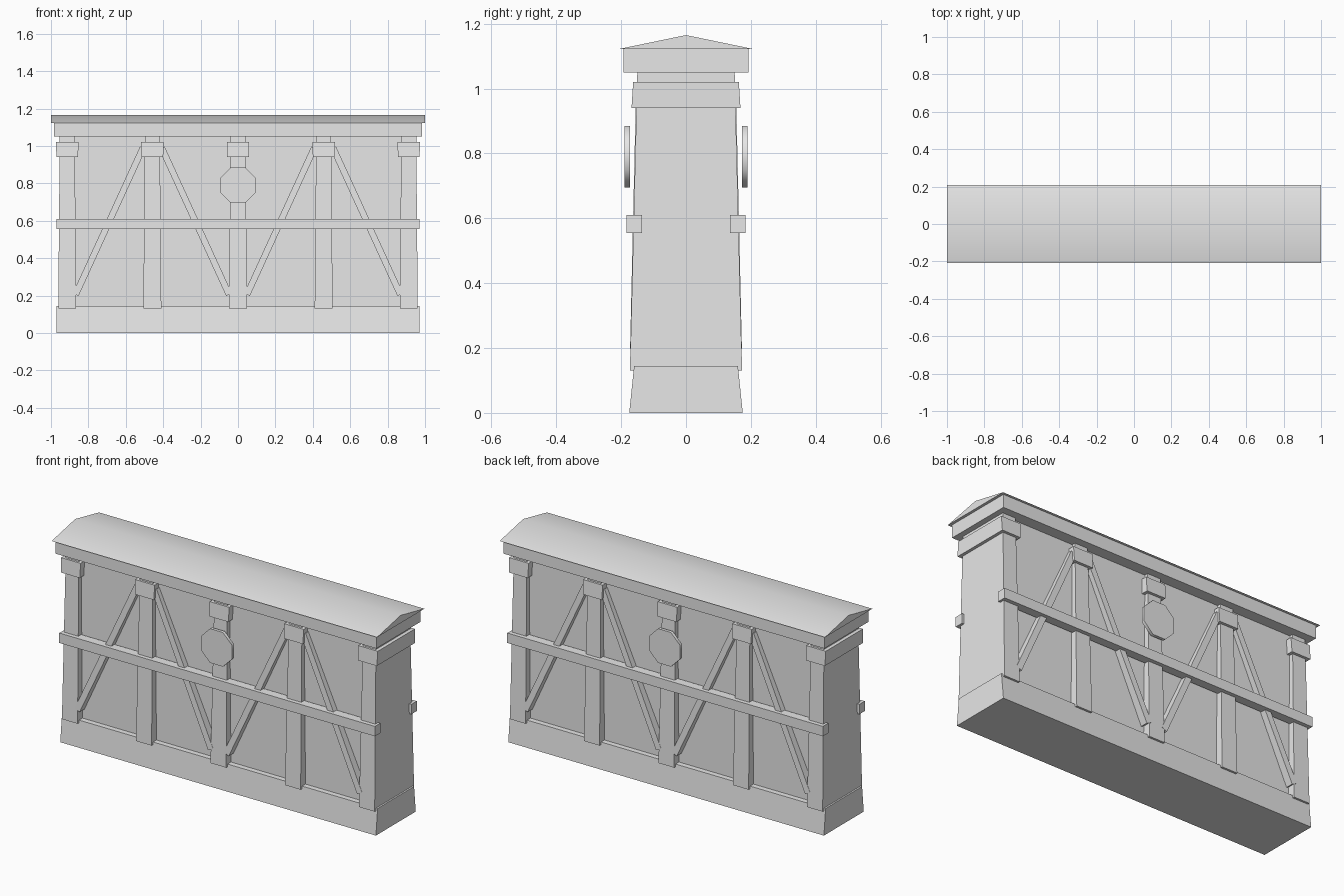
import bpy, bmesh, math

cube = bpy.data.objects.get("Cube")
if cube:
    bpy.data.objects.remove(cube, do_unlink=True)

grey = bpy.data.materials.new("light_grey")
grey.use_nodes = True
grey.diffuse_color = (0.8, 0.8, 0.8, 1)
grey.node_tree.nodes["Principled BSDF"].inputs["Base Color"].default_value = (0.8, 0.8, 0.8, 1)


def loft(name, ring_a, ring_b, smooth=None):
    """Solid joining two matching rings of points."""
    bm = bmesh.new()
    a = [bm.verts.new(p) for p in ring_a]
    b = [bm.verts.new(p) for p in ring_b]
    n = len(a)
    bm.faces.new(a)
    bm.faces.new(b[::-1])
    for i in range(n):
        j = (i + 1) % n
        bm.faces.new((a[i], b[i], b[j], a[j]))
    bmesh.ops.recalc_face_normals(bm, faces=bm.faces)
    mesh = bpy.data.meshes.new(name)
    bm.to_mesh(mesh)
    bm.free()
    mesh.materials.append(grey)
    ob = bpy.data.objects.new(name, mesh)
    bpy.context.collection.objects.link(ob)
    if smooth:
        bpy.ops.object.select_all(action='DESELECT')
        ob.select_set(True)
        bpy.context.view_layer.objects.active = ob
        bpy.ops.object.shade_smooth_by_angle(angle=math.radians(smooth))
    return ob


def block(name, cx, cy, z0, z1, bottom, top=None):
    """Upright block whose half sizes may differ at bottom and top."""
    def ring(half, z):
        return [(cx + sx * half[0], cy + sy * half[1], z)
                for sx, sy in ((-1, -1), (1, -1), (1, 1), (-1, 1))]
    return loft(name, ring(bottom, z0), ring(top or bottom, z1))


# Plinth, wall and fascia
block("plinth", 0, 0, 0, 0.145, (0.97, 0.175), (0.97, 0.16))
block("wall", 0, 0, 0.14, 1.055, (0.92, 0.13))
block("fascia", 0, 0, 1.05, 1.122, (0.985, 0.193))

# Gabled roof
gable = [(-0.208, 1.122), (0.208, 1.122), (0, 1.165)]
loft("roof", [(-1, y, z) for y, z in gable], [(1, y, z) for y, z in gable], smooth=30)

# Tapered posts with capitals, running through the wall
for i, x in enumerate((-0.913, -0.458, 0, 0.458, 0.913)):
    block(f"post_{i + 1}", x, 0, 0.13, 1.055, (0.048, 0.173), (0.04, 0.15))
    block(f"capital_{i + 1}", x, 0, 0.94, 1.02, (0.058, 0.168), (0.06, 0.163))


def brace(name, foot, head, side):
    """Slanted timber following the batter of the posts."""
    dx, dz = head[0] - foot[0], head[1] - foot[1]
    length = math.hypot(dx, dz)
    ox, oz = -dz / length * 0.017, dx / length * 0.017
    corners = [(foot[0] + ox, foot[1] + oz), (foot[0] - ox, foot[1] - oz),
               (head[0] - ox, head[1] - oz), (head[0] + ox, head[1] + oz)]
    loft(name, [(x, side * 0.12, z) for x, z in corners],
         [(x, side * (0.177 - 0.023 * z), z) for x, z in corners])


# Rails, braces and octagonal plaques on both long sides
for side, label in ((-1, "front"), (1, "back")):
    block(f"{label}_rail", 0, side * 0.16, 0.555, 0.61, (0.97, 0.024))
    for sx, hand in ((-1, "right"), (1, "left")):
        head_x = sx * 0.458
        brace(f"{label}_{hand}_outer_brace", (sx * 0.868, 0.205), (head_x + sx * 0.05, 0.99), side)
        brace(f"{label}_{hand}_inner_brace", (sx * 0.048, 0.205), (head_x - sx * 0.05, 0.99), side)
    radius = 0.095 / math.cos(math.pi / 8)
    octagon = [(radius * math.cos((k + 0.5) * math.pi / 4),
                0.79 + radius * math.sin((k + 0.5) * math.pi / 4)) for k in range(8)]
    loft(f"{label}_plaque", [(x, side * 0.172, z) for x, z in octagon],
         [(x, side * 0.189, z) for x, z in octagon], smooth=60)
